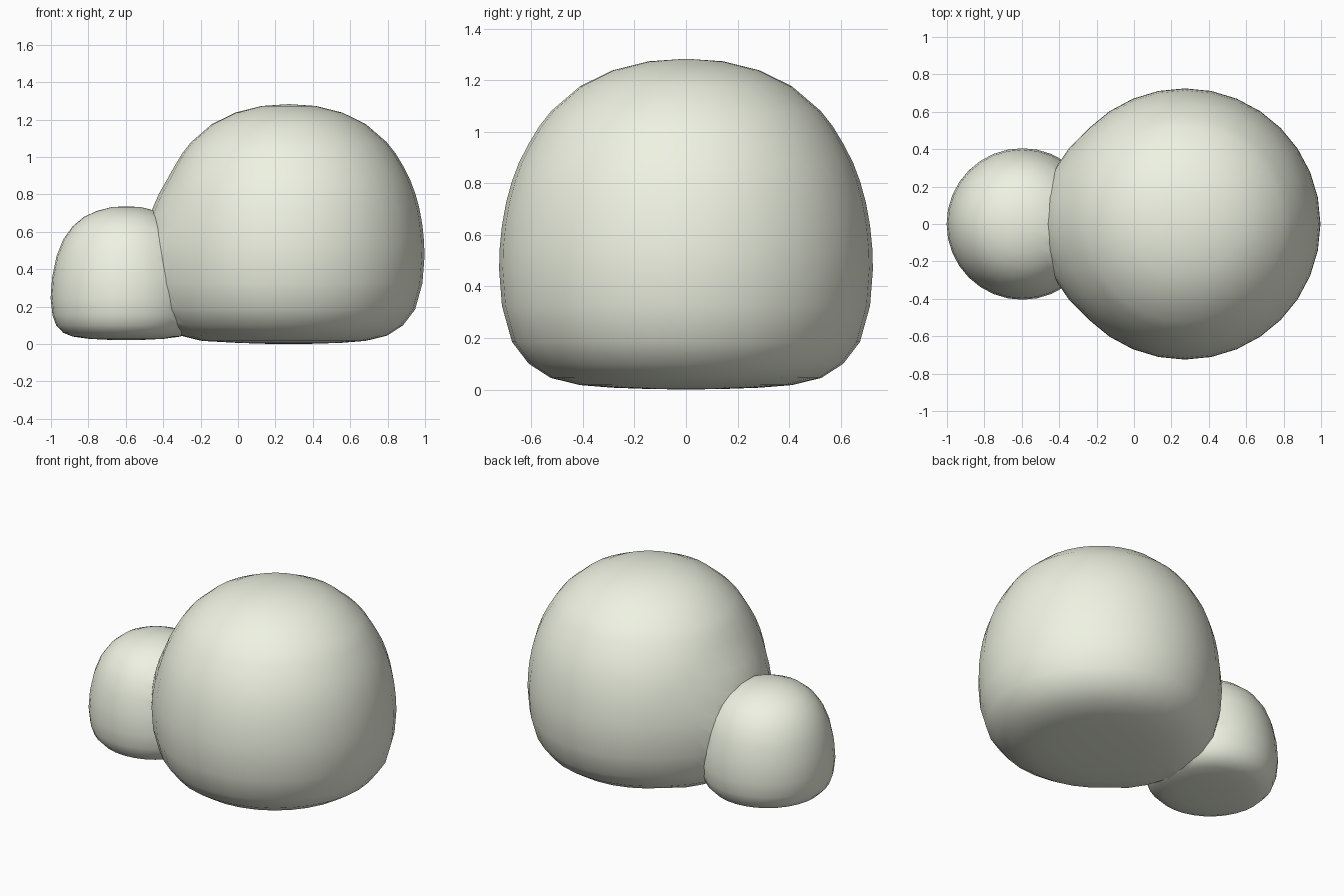
import bpy, bmesh, math

if "Cube" in bpy.data.objects:
    bpy.data.objects.remove(bpy.data.objects["Cube"])

SIDES = 32


def lathe(name, profile, cx):
    """Spin an (r, z) profile, top pole to bottom pole, around a vertical axis at x = cx."""
    bm = bmesh.new()
    rings = []
    for r, z in profile[1:-1]:
        rings.append([bm.verts.new((cx + r * math.cos(2 * math.pi * i / SIDES),
                                    r * math.sin(2 * math.pi * i / SIDES), z))
                      for i in range(SIDES)])
    top = bm.verts.new((cx, 0, profile[0][1]))
    bottom = bm.verts.new((cx, 0, profile[-1][1]))
    for i in range(SIDES):
        j = (i + 1) % SIDES
        bm.faces.new((top, rings[0][i], rings[0][j]))
        bm.faces.new((bottom, rings[-1][j], rings[-1][i]))
        for a, b in zip(rings, rings[1:]):
            bm.faces.new((a[i], b[i], b[j], a[j]))
    bmesh.ops.recalc_face_normals(bm, faces=bm.faces)
    mesh = bpy.data.meshes.new(name)
    bm.to_mesh(mesh)
    bm.free()
    ob = bpy.data.objects.new(name, mesh)
    bpy.context.collection.objects.link(ob)
    return ob


# Large dome with a rounded, flattened base
large = lathe("large_dome", [
    (0, 1.288), (.145, 1.278), (.285, 1.243), (.41, 1.182), (.523, 1.085),
    (.57, 1.025), (.612, .955), (.648, .885), (.676, .81), (.698, .73),
    (.714, .64), (.723, .55), (.725, .47), (.714, .33), (.675, .19),
    (.61, .105), (.525, .05), (.41, .022), (.285, .012),
    (.145, .007), (0, .005)], .272)

# Swelling of the large dome that forms the collar around the joint
for v in large.data.vertices:
    if v.co.x < -.1:
        d2 = (v.co.y / .5) ** 2 + ((v.co.z - .4) / .5) ** 2
        v.co.x -= .055 * max(0, 1 - d2) if v.co.z > .4 else .055 * max(0, 1 - (v.co.y / .5) ** 2)

# Small dome attached to the left side
small = lathe("small_dome", [
    (0, .742), (.08, .737), (.157, .717), (.227, .685), (.287, .635),
    (.337, .565), (.373, .475), (.397, .36), (.405, .25), (.395, .16),
    (.375, .105), (.337, .065), (.287, .045), (.2, .033), (.1, .028),
    (0, .026)], -.597)

# Merge both domes into one skin
union = large.modifiers.new("union", 'BOOLEAN')
union.operation = 'UNION'
union.solver = 'EXACT'
union.object = small
bpy.context.view_layer.objects.active = large
large.select_set(True)
bpy.ops.object.modifier_apply(modifier=union.name)
bpy.data.objects.remove(small)
large.name = "double_dome"

# Stand on the ground and shade smoothly
low = min(v.co.z for v in large.data.vertices)
for v in large.data.vertices:
    v.co.z -= low
bpy.ops.object.shade_smooth_by_angle(angle=math.radians(40))

# Pale cream colour
cream = bpy.data.materials.new("pale_cream")
cream.diffuse_color = (.86, .89, .76, 1)
cream.use_nodes = True
cream.node_tree.nodes["Principled BSDF"].inputs["Base Color"].default_value = cream.diffuse_color
large.data.materials.clear()
large.data.materials.append(cream)
